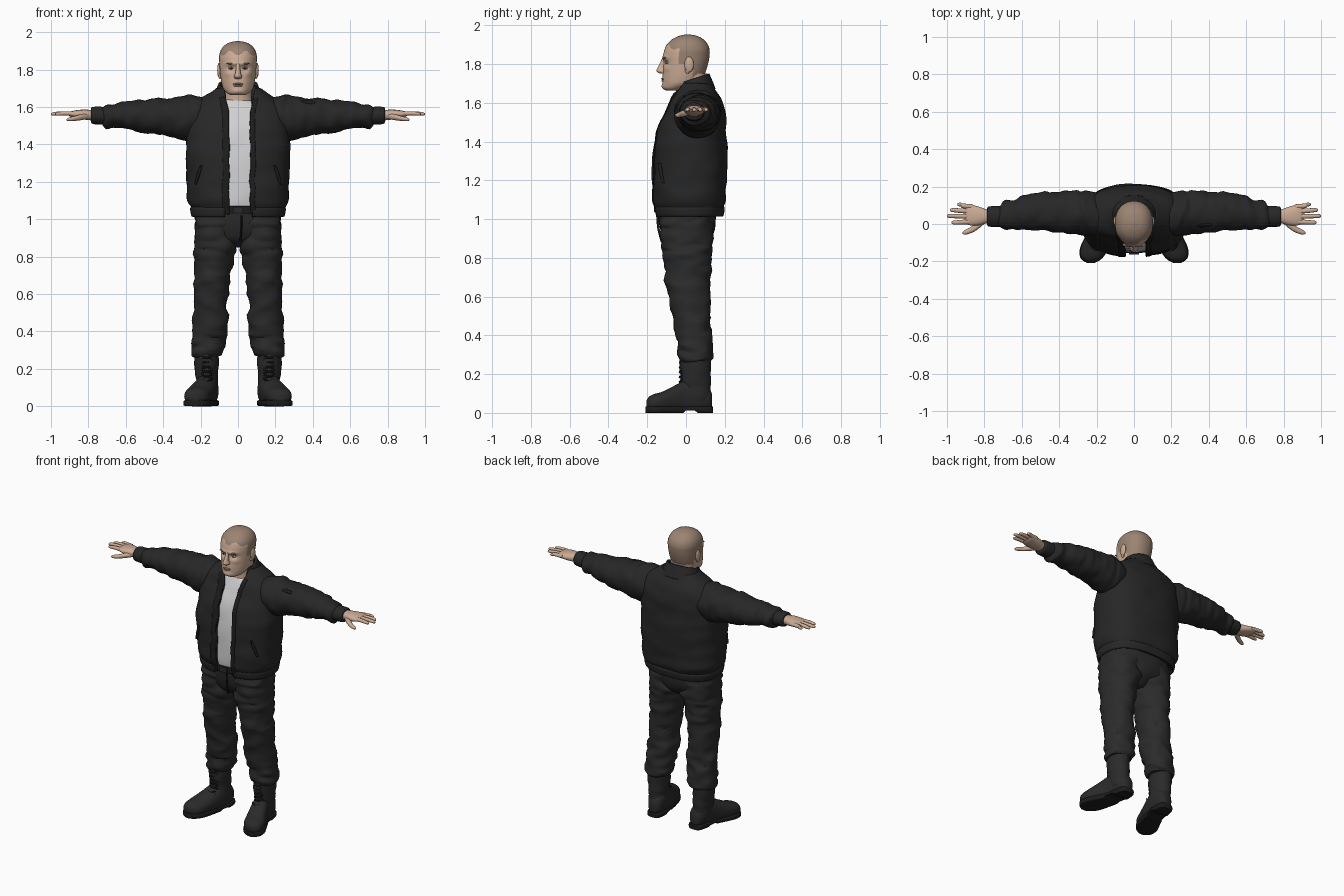
import bpy, bmesh, math
from mathutils import Vector, noise


def material(name, rgb):
    m = bpy.data.materials.new(name)
    m.diffuse_color = (*rgb, 1)
    return m


SKIN = material("skin", (0.60, 0.41, 0.30))
HAIR = material("cropped_hair", (0.33, 0.23, 0.17))
LIP = material("lips", (0.42, 0.26, 0.21))
JACKET = material("jacket_black", (0.020, 0.020, 0.020))
TRIM = material("trim_black", (0.012, 0.012, 0.012))
TROUSER = material("trouser_black", (0.024, 0.024, 0.024))
BOOT = material("boot_black", (0.024, 0.023, 0.023))
SHIRT = material("shirt_white", (0.64, 0.64, 0.65))
EYE = material("eye_grey", (0.45, 0.43, 0.40))


def smooth_keys(keys, sub):
    """Catmull-Rom interpolation of the section list."""
    out = []
    for i in range(len(keys) - 1):
        a, b, c, d = (keys[min(max(i + k, 0), len(keys) - 1)] for k in (-1, 0, 1, 2))
        for j in range(sub):
            t = j / sub
            out.append([0.5 * (2*q + (r - p)*t + (2*p - 5*q + 4*r - s)*t*t + (3*q - p - 3*r + s)*t**3)
                        for p, q, r, s in zip(a, b, c, d)])
    return out + [list(keys[-1])]


def loft(name, keys, mat, axis="z", n=32, sub=4, p=2.0, warp=None, mirror=False,
         gap=None, strip=None, thick=0.0):
    """Skin superellipse sections (pos, c1, c2, r1, r2) along an axis.
    gap: front opening x-range left out; strip: only that front x-range is made."""
    bm = bmesh.new()
    rings = []
    span = gap or strip
    for s, c1, c2, r1, r2 in smooth_keys(keys, sub):
        r1, r2 = max(r1, 0.001), max(r2, 0.001)
        t0, t1, count = 0, 2 * math.pi, n
        if span:
            ang = [-math.acos(math.copysign(min(abs(x) / r1, 0.95) ** (p / 2), x)) for x in span(s)]
            t0, t1 = (ang[1], ang[0] + 2 * math.pi) if gap else ang
            count = n + 1
        ring = []
        for k in range(count):
            t = t0 + (t1 - t0) * k / n
            c, d = math.cos(t), math.sin(t)
            u = c1 + r1 * math.copysign(abs(c) ** (2 / p), c)
            v = c2 + r2 * math.copysign(abs(d) ** (2 / p), d)
            co = Vector({"z": (u, v, s), "x": (s, u, v), "y": (u, s, v)}[axis])
            ring.append(bm.verts.new(warp(co) if warp else co))
        rings.append(ring)
    for a, b in zip(rings, rings[1:]):
        for k in range(n):
            m = (k + 1) % len(a)
            bm.faces.new((a[k], a[m], b[m], b[k]))
    if not span:
        bm.faces.new(rings[0])
        bm.faces.new(rings[-1])
        bmesh.ops.recalc_face_normals(bm, faces=bm.faces)
    return finish(name, bm, mat, mirror, thick)


def finish(name, bm, mat, mirror=False, thick=0.0):
    me = bpy.data.meshes.new(name)
    bm.to_mesh(me)
    bm.free()
    me.materials.append(mat)
    ob = bpy.data.objects.new(name, me)
    bpy.context.collection.objects.link(ob)
    bpy.ops.object.select_all(action="DESELECT")
    ob.select_set(True)
    bpy.context.view_layer.objects.active = ob
    bpy.ops.object.shade_smooth_by_angle(angle=math.radians(45))
    if thick:
        mod = ob.modifiers.new("cloth_thickness", "SOLIDIFY")
        mod.thickness, mod.offset = thick, -1
    if mirror:
        ob.modifiers.new("mirror", "MIRROR")
    return ob


def blob(name, loc, size, mat, mirror=False):
    bm = bmesh.new()
    bmesh.ops.create_uvsphere(bm, u_segments=20, v_segments=12, radius=1)
    for v in bm.verts:
        v.co = Vector(loc) + Vector(a * b for a, b in zip(v.co, size))
    return finish(name, bm, mat, mirror)


def folds(amount, fx, fy, fz):
    """Cloth wrinkles from stretched noise."""
    def warp(v):
        f = Vector((v.x * fx, v.y * fy, v.z * fz))
        return v + amount * Vector((noise.noise(f), noise.noise(f + Vector((9, 4, 2))), noise.noise(f + Vector((3, 7, 5)))))
    return warp


# ---- jacket body, front bands, hem and collar
body = [(1.03, 0, .018, .245, .172), (1.06, 0, .018, .252, .178), (1.10, 0, .017, .268, .189),
        (1.20, 0, .020, .275, .192), (1.35, 0, .022, .278, .189), (1.45, 0, .030, .275, .177),
        (1.55, 0, .045, .262, .155), (1.61, 0, .050, .235, .132), (1.65, 0, .053, .195, .110),
        (1.68, 0, .053, .145, .095), (1.70, 0, .050, .115, .088)]


def opening(z):
    flare = max(0, z - 1.58) * 0.25
    return -.047 - flare, .066 + flare


def band_keys(keys, grow):
    return [(z, a, b, r + grow, q + grow) for z, a, b, r, q in keys]


loft("jacket_body", body, JACKET, n=72, sub=5, p=2.5, gap=opening, thick=.02, warp=folds(.009, 7, 7, 14))
for side, lo, hi in (("right", -.038, .0), ("left", .0, .026)):
    rng = ((lambda z: (opening(z)[0] - .035, opening(z)[0])) if side == "right"
           else (lambda z: (opening(z)[1], opening(z)[1] + .026)))
    loft(side + "_zip_band", band_keys(body[:9], .004), TRIM, n=4, p=2.5, strip=rng, thick=.012,
         warp=folds(.009, 7, 7, 14))
hem = [(1.012, 0, .018, .240, .168), (1.02, 0, .018, .25, .176), (1.055, 0, .018, .256, .182), (1.065, 0, .018, .25, .176)]
loft("jacket_hem", hem, JACKET, n=64, p=2.5, gap=lambda z: (-.07, .075), thick=.02)
collar = [(1.635, 0, .045, .155, .108), (1.67, 0, .043, .128, .098), (1.705, 0, .038, .112, .09), (1.725, 0, .035, .104, .086)]
loft("jacket_collar", collar, JACKET, n=48, gap=lambda z: (-.066 - (z - 1.63) * .2, .07 + (z - 1.63) * .2),
     thick=.018, warp=lambda v: v + Vector((0, 0, (v.y - .04) * .32)))
loft("pocket_welt", [(1.185, .228, -.117, .006, .009), (1.24, .212, -.129, .010, .010), (1.29, .195, -.138, .006, .009)],
     TRIM, n=10, mirror=True)

# ---- sleeves and cuffs
arm = [(.14, .05, 1.545, .09, .09), (.23, .055, 1.54, .118, .122), (.30, .06, 1.54, .117, .117),
       (.40, .065, 1.547, .109, .100), (.52, .066, 1.552, .100, .085), (.62, .055, 1.551, .087, .073),
       (.69, .045, 1.55, .075, .063), (.715, .042, 1.552, .06, .05), (.73, .04, 1.552, .045, .042)]
loft("sleeve", arm, JACKET, axis="x", n=40, sub=7, mirror=True, warp=folds(.013, 24, 9, 9))
loft("sleeve_cuff", [(.705, .04, 1.553, .052, .044), (.72, .04, 1.553, .056, .048), (.775, .04, 1.555, .054, .046),
                     (.785, .04, 1.556, .045, .038)], JACKET, axis="x", n=28, mirror=True)
loft("sleeve_pocket", [(.335, -.005, 1.625, .004, .008), (.35, -.008, 1.622, .010, .016), (.43, -.002, 1.613, .010, .016),
                       (.445, 0, 1.612, .004, .008)], TRIM, axis="x", n=12)

# ---- shirt, belt, buckle
loft("shirt", [(1.05, 0, .01, .215, .15), (1.10, 0, .015, .235, .162), (1.30, 0, .02, .245, .163), (1.45, 0, .03, .24, .152),
               (1.55, 0, .043, .22, .128), (1.61, 0, .045, .15, .105), (1.635, 0, .04, .088, .088)],
     SHIRT, n=48, p=2.3, warp=folds(.008, 9, 9, 12))
loft("belt", [(1.03, 0, .005, .228, .155), (1.035, 0, .005, .232, .16), (1.065, 0, .005, .232, .16), (1.07, 0, .005, .225, .154)],
     TRIM, n=48, p=2.3)
loft("belt_buckle", [(-.028, -.158, 1.05, .006, .017), (.028, -.158, 1.05, .006, .017)], BOOT, axis="x", n=16, p=6, sub=1)

# ---- trousers
loft("trouser_hips", [(.85, 0, .01, .06, .06), (.89, 0, .008, .14, .115), (.94, 0, .006, .205, .138), (1.0, 0, .006, .229, .147),
                      (1.06, 0, .006, .228, .152)], TROUSER, n=48, p=2.3, warp=folds(.008, 10, 10, 10))
loft("trouser_leg", [(.265, .165, .052, .072, .085), (.285, .165, .052, .082, .095), (.33, .16, .048, .086, .092),
                     (.45, .148, .035, .092, .093), (.60, .145, .016, .089, .107), (.75, .133, .007, .102, .121),
                     (.85, .120, .005, .115, .130), (.95, .116, .005, .114, .140), (1.02, .12, .006, .105, .138)],
     TROUSER, n=40, sub=7, p=2.2, mirror=True, warp=folds(.016, 9, 9, 24))
loft("fly_seam", [(.88, .012, -.124, .005, .006), (.95, .018, -.142, .005, .006), (1.02, .018, -.148, .005, .006)], TRIM, n=8)

# ---- boots
loft("boot_shaft", [(.06, .160, .06, .055, .07), (.13, .165, .05, .058, .078), (.20, .168, .048, .061, .08),
                    (.31, .168, .05, .067, .083)], BOOT, n=32, mirror=True, warp=folds(.007, 12, 12, 25))
loft("boot_foot", [(.135, .155, .06, .025, .035), (.115, .156, .075, .046, .06), (.06, .16, .085, .056, .085), (0, .170, .08, .06, .09),
                   (-.06, .19, .068, .066, .072), (-.12, .212, .058, .07, .052), (-.165, .223, .052, .064, .045),
                   (-.19, .229, .048, .046, .036), (-.203, .231, .045, .02, .02)],
     BOOT, axis="y", n=32, p=2.3, mirror=True, warp=lambda v: Vector((v.x, v.y, max(v.z, .02))))
loft("boot_sole", [(.14, .155, .017, .022, .017), (.128, .155, .017, .045, .017), (.06, .16, .017, .058, .017),
                   (0, .17, .017, .058, .017), (-.06, .19, .017, .067, .017), (-.12, .212, .017, .074, .017), (-.165, .223, .017, .068, .017),
                   (-.192, .229, .017, .049, .017), (-.208, .231, .017, .02, .017)], TRIM, axis="y", n=24, p=6, mirror=True,
     warp=lambda v: Vector((v.x, v.y, max(v.z, .013 if -.01 < v.y < .045 else 0))))
for i in range(6):
    z, y = .135 + i * .025, -.046 + .02 * min(i, 1) - .004 * (i == 0)
    for d in (-1, 1):
        loft("boot_lace", [(.137, y + .006, z - d * .009, .004, .004), (.168, y - .006, z, .006, .005),
                           (.199, y + .006, z + d * .009, .004, .004)], TRIM, axis="x", n=8, sub=3, mirror=True)

# ---- hands
loft("palm", [(.76, .04, 1.556, .036, .030), (.79, .041, 1.557, .038, .028), (.83, .043, 1.56, .050, .026),
              (.87, .047, 1.562, .055, .020), (.895, .05, 1.562, .050, .014), (.905, .05, 1.562, .035, .008)],
     SKIN, axis="x", n=24, p=2.3, mirror=True)
for nm, y0, y1, tip in (("little", .092, .104, .945), ("ring", .067, .074, .984), ("middle", .040, .043, 1.0), ("index", .012, .008, .976)):
    loft(nm + "_finger", [(.86, y0, 1.564, .013, .012), (.92, (y0 + y1) / 2, 1.566, .0125, .0115),
                          (tip - .02, y1, 1.564, .011, .010), (tip - .004, y1, 1.562, .008, .007), (tip, y1, 1.562, .002, .002)],
         SKIN, axis="x", n=14, mirror=True)
loft("thumb", [(.80, .015, 1.55, .014, .014), (.84, -.012, 1.545, .02, .016), (.875, -.034, 1.538, .016, .013),
               (.905, -.045, 1.534, .012, .010), (.918, -.048, 1.532, .003, .003)], SKIN, axis="x", n=14, mirror=True)


# ---- head, coloured by hairline height and depth
def face_shape(v):
    x, y, z = v
    if y < -.05:
        x *= 1 + 1.3 * (y + .05)
        sock = math.exp(-((abs(x) - .037) / .020) ** 2 - ((z - 1.806) / .014) ** 2)
        brow = math.exp(-((abs(x) - .030) / .030) ** 2 - ((z - 1.833) / .010) ** 2)
        chin = math.exp(-(x / .03) ** 2 - ((z - 1.685) / .014) ** 2)
        cheek = math.exp(-((abs(x) - .055) / .018) ** 2 - ((z - 1.775) / .016) ** 2)
        y += .014 * sock - .007 * brow - .007 * chin - .005 * cheek
    return Vector((x, y, z))


profile = [(1.664, -.105, -.03, .040), (1.675, -.117, .0, .060), (1.70, -.120, .06, .080), (1.735, -.121, .09, .089),
           (1.77, -.118, .105, .094), (1.81, -.117, .116, .098), (1.84, -.118, .121, .100), (1.87, -.112, .122, .101),
           (1.90, -.099, .113, .094), (1.927, -.072, .090, .075), (1.944, -.038, .060, .048), (1.952, -.005, .022, .012)]
head = loft("head", [(z, 0, (f + b) / 2, r, (b - f) / 2) for z, f, b, r in profile], SKIN, n=64, sub=7, p=2.2, warp=face_shape)
head.data.materials.append(HAIR)
for f in head.data.polygons:
    x, y, z = f.center
    line = 1.888 + .012 * math.cos(x * 75) * -1 if y < -.035 else (1.80 if y < .035 else 1.715)
    f.material_index = int(z > line)
loft("neck", [(1.60, 0, .04, .095, .085), (1.64, 0, .035, .080, .078), (1.69, 0, .033, .077, .077), (1.75, 0, .035, .078, .075)], SKIN, n=32)
loft("nose", [(1.835, 0, -.113, .010, .008), (1.81, 0, -.119, .011, .013), (1.78, 0, -.124, .015, .023),
              (1.765, 0, -.124, .021, .028), (1.755, 0, -.120, .019, .023), (1.75, 0, -.116, .010, .012)], SKIN, n=20)
blob("ear", (.101, .016, 1.797), (.010, .024, .040), SKIN, True)
blob("ear_lobe", (.096, .008, 1.768), (.009, .013, .018), SKIN, True)
blob("eyeball", (.036, -.092, 1.807), (.016, .014, .007), EYE, True)
blob("pupil", (.035, -.104, 1.807), (.005, .003, .005), TRIM, True)
blob("eyebrow", (.038, -.111, 1.832), (.024, .009, .004), HAIR, True)
blob("upper_lip", (0, -.118, 1.723), (.028, .010, .005), LIP)
blob("lower_lip", (0, -.117, 1.713), (.024, .010, .005), LIP)
